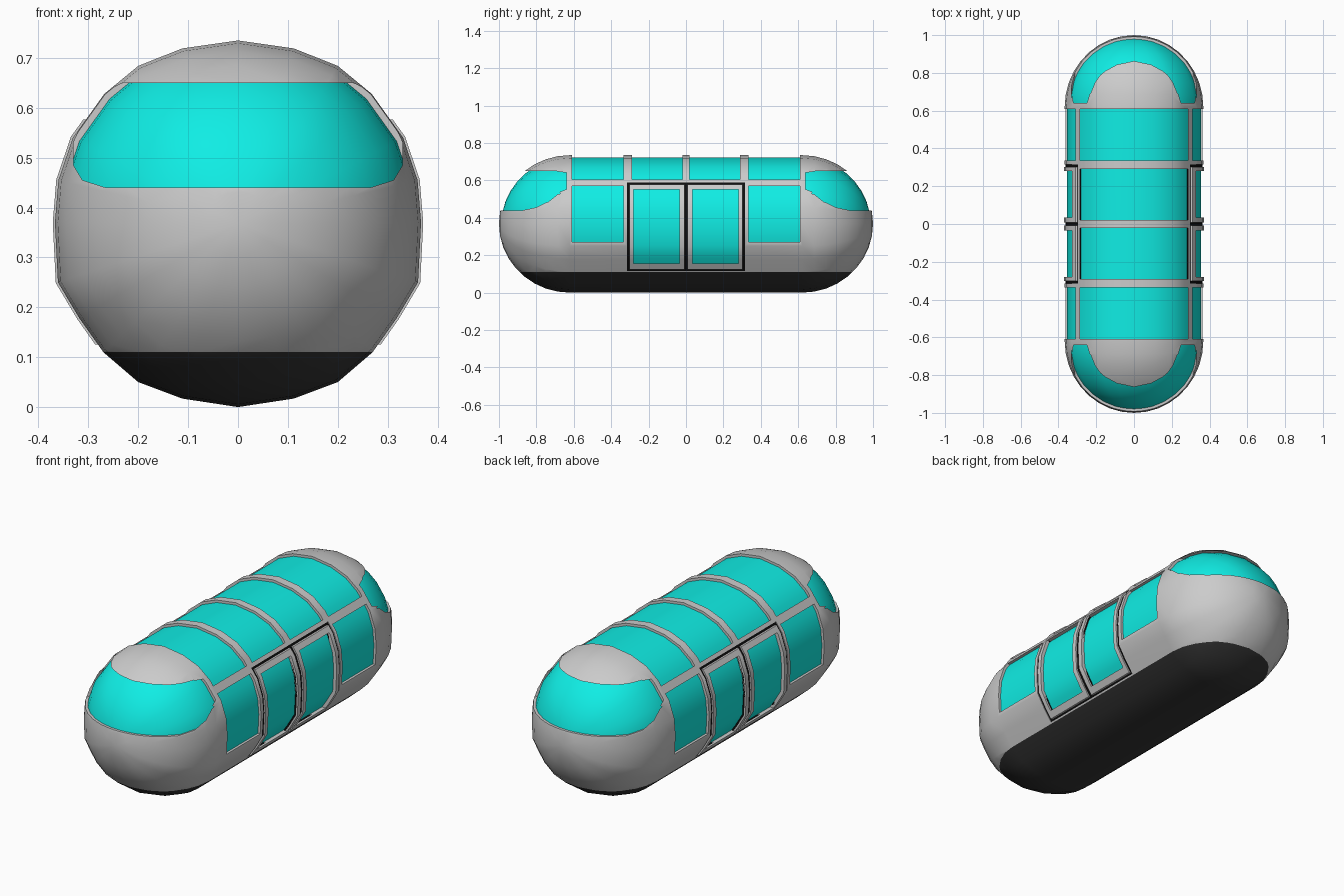
import bpy, bmesh, math

if "Cube" in bpy.data.objects:
    bpy.data.objects.remove(bpy.data.objects["Cube"])

CZ = 0.3675      # height of the pod axis
# right half of the hull cross-section, top to bottom (x, z)
HALF = [(0, .735), (.112, .719), (.2, .684), (.268, .628), (.331, .54), (.36, .455), (.367, .37),
        (.361, .25), (.318, .178), (.27, .11), (.2, .05), (.112, .017), (0, 0)]
SECTION = HALF + [(-x, z) for x, z in HALF[-2:0:-1]]


def material(name, rgb):
    m = bpy.data.materials.new(name)
    m.diffuse_color = (*rgb, 1)
    m.use_nodes = True
    m.node_tree.nodes["Principled BSDF"].inputs["Base Color"].default_value = m.diffuse_color
    return m


GLASS = material("turquoise_glass", (0.005, 0.85, 0.78))
DARK = material("dark_underside", (0.035, 0.035, 0.035))
BLACK = material("black_seal", (0.004, 0.004, 0.004))


def finish(bm, name, mat=None):
    bmesh.ops.recalc_face_normals(bm, faces=bm.faces[:])
    me = bpy.data.meshes.new(name)
    bm.to_mesh(me)
    bm.free()
    ob = bpy.data.objects.new(name, me)
    bpy.context.collection.objects.link(ob)
    if mat:
        me.materials.append(mat)
    return ob


def capsule(name, s=1.0, mat=None, cut_z=None, keep_above=True):
    """Pod-shaped solid: straight tube with elliptical ends, optionally cut at a height."""
    bm = bmesh.new()
    n = 9
    cap = 0.38 - (1 - s) * 0.37
    stations = [(0.62 + cap * math.sin(i * math.pi / 2 / n), s * math.cos(i * math.pi / 2 / n)) for i in range(n)]
    stations = [(-y, r) for y, r in reversed(stations)] + stations
    rings = [[bm.verts.new((x * r, y, CZ + (z - CZ) * r)) for x, z in SECTION] for y, r in stations]
    k = len(SECTION)
    for a, b in zip(rings, rings[1:]):
        for i in range(k):
            bm.faces.new((a[i], a[(i + 1) % k], b[(i + 1) % k], b[i]))
    for ring, sign in ((rings[0], -1), (rings[-1], 1)):
        tip = bm.verts.new((0, sign * (0.62 + cap), CZ))
        for i in range(k):
            bm.faces.new((ring[i], ring[(i + 1) % k], tip))
    if cut_z is not None:
        bmesh.ops.bisect_plane(bm, geom=bm.verts[:] + bm.edges[:] + bm.faces[:], plane_co=(0, 0, cut_z),
                               plane_no=(0, 0, 1), clear_inner=keep_above, clear_outer=not keep_above)
        bmesh.ops.edgeloop_fill(bm, edges=[e for e in bm.edges if e.is_boundary])
    return finish(bm, name, mat)


def prism(bm, outline, y0, y1):
    """Extrude an (x, z) outline along y."""
    a = [bm.verts.new((x, y0, z)) for x, z in outline]
    b = [bm.verts.new((x, y1, z)) for x, z in outline]
    bm.faces.new(a)
    bm.faces.new(b[::-1])
    for i in range(len(a)):
        j = (i + 1) % len(a)
        bm.faces.new((a[i], b[i], b[j], a[j]))


def box(bm, x0, x1, y0, y1, z0, z1):
    prism(bm, [(x0, z0), (x1, z0), (x1, z1), (x0, z1)], y0, y1)


def side_boxes(x0, spans, z0, z1):
    """Cutter made of boxes repeated on both flanks."""
    bm = bmesh.new()
    for y0, y1 in spans:
        box(bm, x0, 0.5, y0, y1, z0, z1)
        box(bm, -0.5, -x0, y0, y1, z0, z1)
    return finish(bm, "cutter")


def boolean(ob, cutter, op):
    mod = ob.modifiers.new("bool", 'BOOLEAN')
    mod.operation, mod.object, mod.solver = op, cutter, 'EXACT'
    bpy.context.view_layer.objects.active = ob
    bpy.ops.object.modifier_apply(modifier=mod.name)
    bpy.data.objects.remove(cutter)


def smooth(ob):
    bpy.ops.object.select_all(action='DESELECT')
    ob.select_set(True)
    bpy.context.view_layer.objects.active = ob
    bpy.ops.object.shade_smooth_by_angle(angle=math.radians(32))
    ob.modifiers.new("normals", 'WEIGHTED_NORMAL').keep_sharp = True


# dark underside, grey hull and the glass body showing through the openings
underside = capsule("underside", 1.0, DARK, 0.11, False)
hull = capsule("hull", 1.0, None, 0.11, True)
glass = capsule("window_glass", 0.965, GLASS, 0.112, True)

# roof windows
bm = bmesh.new()
for y0, y1 in ((-.61, -.335), (-.29, -.02), (.02, .29), (.335, .61)):
    box(bm, -.285, .285, y0, y1, .582, .9)
boolean(hull, finish(bm, "cutter"), 'DIFFERENCE')

# side windows and door openings
boolean(hull, side_boxes(.25, ((-.61, -.335), (.335, .61)), .27, .57), 'DIFFERENCE')
boolean(hull, side_boxes(.2, ((-.315, .315),), .116, .588), 'DIFFERENCE')

# front and rear windscreens
half = [(.23, .65), (.27, .632), (.31, .575), (.33, .53), (.33, .485), (.312, .455), (.265, .44)]
bm = bmesh.new()
for sign in (-1, 1):
    prism(bm, half + [(-x, z) for x, z in reversed(half)], sign * .64, sign * 1.2)
boolean(hull, finish(bm, "cutter"), 'DIFFERENCE')

# black door seals and raised sliding doors with window openings
DOOR_WINDOWS = ((-.28, -.035), (.035, .28))
seal = capsule("door_seal", 0.99, BLACK)
boolean(seal, side_boxes(.2, ((-.315, .315),), .116, .588), 'INTERSECT')
doors = capsule("doors", 1.012)
boolean(doors, side_boxes(.21, ((-.303, -.009), (.009, .303)), .125, .577), 'INTERSECT')
for part in (seal, doors):
    boolean(part, side_boxes(.15, DOOR_WINDOWS, .155, .552), 'DIFFERENCE')

for part in (underside, hull, glass, seal, doors):
    smooth(part)
